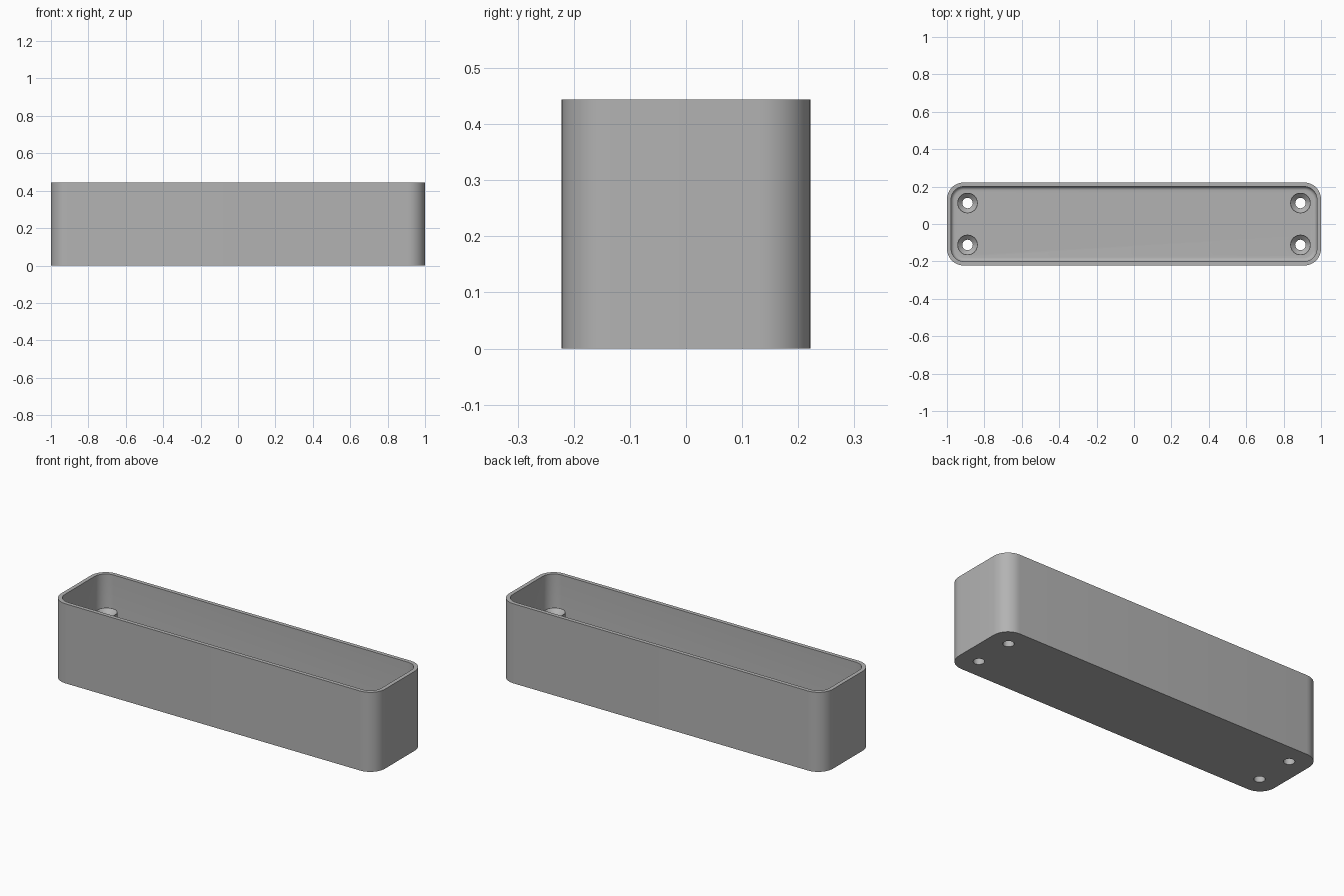
import bpy, bmesh, math

cube = bpy.data.objects.get("Cube")
if cube:
    bpy.data.objects.remove(cube, do_unlink=True)

LENGTH, DEPTH, HEIGHT = 2.0, 0.444, 0.444
WALL, FLOOR, RADIUS = 0.022, 0.022, 0.09

grey = bpy.data.materials.new("plain grey")
grey.use_nodes = True
grey.diffuse_color = (0.45, 0.45, 0.45, 1)
grey.node_tree.nodes["Principled BSDF"].inputs["Base Color"].default_value = grey.diffuse_color


def rounded_loop(bm, inset, z, steps=10):
    """Rounded rectangle of vertices, inset from the outer outline."""
    r = RADIUS - inset
    cx, cy = LENGTH / 2 - RADIUS, DEPTH / 2 - RADIUS
    verts = []
    for corner, (sx, sy) in enumerate([(1, 1), (-1, 1), (-1, -1), (1, -1)]):
        for i in range(steps + 1):
            a = math.pi / 2 * (corner + i / steps)
            verts.append(bm.verts.new((sx * cx + r * math.cos(a), sy * cy + r * math.sin(a), z)))
    return verts


def skin(bm, loops):
    """Bridge successive loops and cap both ends."""
    n = len(loops[0])
    for low, high in zip(loops, loops[1:]):
        for i in range(n):
            j = (i + 1) % n
            bm.faces.new((low[i], low[j], high[j], high[i]))
    bm.faces.new(loops[0])
    bm.faces.new(loops[-1])
    bmesh.ops.recalc_face_normals(bm, faces=bm.faces)


def make_object(name, bm):
    mesh = bpy.data.meshes.new(name)
    bm.to_mesh(mesh)
    bm.free()
    mesh.materials.append(grey)
    obj = bpy.data.objects.new(name, mesh)
    bpy.context.collection.objects.link(obj)
    return obj


def turned(name, profile, x, y, steps=32):
    """Solid of revolution from (radius, height) pairs."""
    bm = bmesh.new()
    skin(bm, [[bm.verts.new((x + r * math.cos(math.tau * i / steps),
                             y + r * math.sin(math.tau * i / steps), z))
               for i in range(steps)] for r, z in profile])
    return make_object(name, bm)


def boolean(target, tool, operation):
    mod = target.modifiers.new(operation.lower(), 'BOOLEAN')
    mod.operation, mod.object, mod.solver = operation, tool, 'EXACT'
    bpy.context.view_layer.objects.active = target
    bpy.ops.object.modifier_apply(modifier=mod.name)
    bpy.data.objects.remove(tool, do_unlink=True)


# Tray body: outer wall, rim, inner wall, small fillet, floor
bm = bmesh.new()
FILLET = 0.02
loops = [rounded_loop(bm, 0, 0), rounded_loop(bm, 0, HEIGHT), rounded_loop(bm, WALL, HEIGHT)]
for k in range(6):
    a = math.pi / 2 * k / 5
    loops.append(rounded_loop(bm, WALL + FILLET * (1 - math.cos(a)),
                              FLOOR + FILLET * (1 - math.sin(a))))
skin(bm, loops)
tray = make_object("tray", bm)

# Corner screw posts with countersunk through holes
POST_TOP = 0.275
spots = [(sx * 0.89, sy * 0.112) for sx in (-1, 1) for sy in (-1, 1)]
for x, y in spots:
    boolean(tray, turned("post", [(0.055, 0.01), (0.055, POST_TOP)], x, y), 'UNION')
for x, y in spots:
    boolean(tray, turned("hole", [(0.028, -0.05), (0.028, POST_TOP - 0.024),
                                  (0.053, POST_TOP), (0.053, POST_TOP + 0.05)], x, y), 'DIFFERENCE')

bpy.ops.object.select_all(action='DESELECT')
tray.select_set(True)
bpy.context.view_layer.objects.active = tray
bpy.ops.object.shade_smooth_by_angle(angle=math.radians(30))
